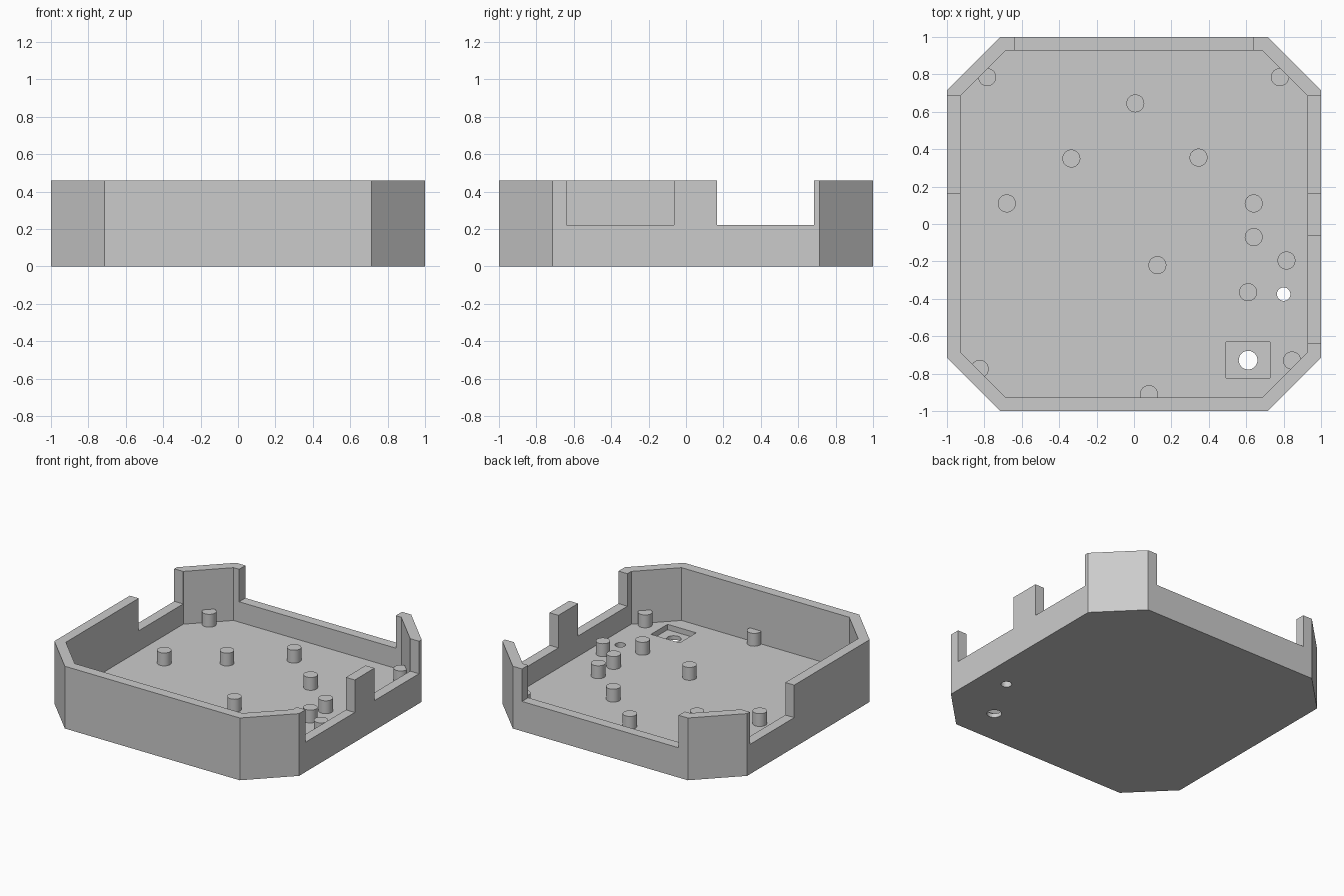
import bpy
import bmesh
from math import cos, sin, tau

cube = bpy.data.objects.get("Cube")
if cube:
    bpy.data.objects.remove(cube, do_unlink=True)

# Single plastic colour
grey = bpy.data.materials.new("plain grey")
grey.use_nodes = True
colour = (0.6, 0.6, 0.6, 1)
grey.diffuse_color = colour
grey.node_tree.nodes["Principled BSDF"].inputs["Base Color"].default_value = colour

FLOOR, RIM, SILL = 0.07, 0.46, 0.22
PEG_TOP = 0.165


def prism(name, outline, z0, z1):
    """Extrude a flat outline from z0 up to z1."""
    bm = bmesh.new()
    face = bm.faces.new([bm.verts.new((x, y, z0)) for x, y in outline])
    top = bmesh.ops.extrude_face_region(bm, geom=[face])["geom"]
    moved = [v for v in top if isinstance(v, bmesh.types.BMVert)]
    bmesh.ops.translate(bm, verts=moved, vec=(0, 0, z1 - z0))
    bmesh.ops.recalc_face_normals(bm, faces=bm.faces)
    mesh = bpy.data.meshes.new(name)
    bm.to_mesh(mesh)
    bm.free()
    mesh.materials.append(grey)
    obj = bpy.data.objects.new(name, mesh)
    bpy.context.collection.objects.link(obj)
    return obj


def octagon(side, corner):
    quarter = [(side, corner), (corner, side)]
    flip = quarter[::-1]
    return (quarter + [(-x, y) for x, y in flip]
            + [(-x, -y) for x, y in quarter] + [(x, -y) for x, y in flip])


def rect(x0, x1, y0, y1):
    return [(x0, y0), (x1, y0), (x1, y1), (x0, y1)]


def circle(x, y, r, n=32):
    return [(x + r * cos(tau * i / n), y + r * sin(tau * i / n)) for i in range(n)]


def cut(target, outline, z0, z1):
    cutter = prism("cutter", outline, z0, z1)
    cutter.hide_render = True
    mod = target.modifiers.new("cut", "BOOLEAN")
    mod.operation = "DIFFERENCE"
    mod.solver = "EXACT"
    mod.object = cutter
    bpy.context.view_layer.objects.active = target
    bpy.ops.object.modifier_apply(modifier=mod.name)
    bpy.data.objects.remove(cutter, do_unlink=True)


# Open tray with chamfered corners
tray = prism("tray", octagon(1, 0.715), 0, RIM)
cut(tray, octagon(0.927, 0.685), FLOOR, 0.6)

# Wall notches: back, both sides at the rear, and left side at the front
for area in (rect(-0.64, 0.64, 0.9, 1.1),
             rect(0.9, 1.1, 0.165, 0.684),
             rect(-1.1, -0.9, 0.165, 0.684),
             rect(0.9, 1.1, -0.64, -0.065)):
    cut(tray, area, SILL, 0.6)

# Floor recess and through holes
cut(tray, rect(0.493, 0.727, -0.823, -0.63), 0.03, 0.2)
cut(tray, circle(0.61, -0.728, 0.05), -0.1, 0.2)
cut(tray, circle(0.8, -0.375, 0.036), -0.1, 0.2)

# Support pegs
pegs = [(-0.785, 0.785), (0.78, 0.785), (0.007, 0.645), (-0.335, 0.35),
        (0.345, 0.355), (-0.68, 0.11), (0.64, 0.11), (0.64, -0.07),
        (0.125, -0.22), (0.815, -0.195), (0.61, -0.365), (-0.825, -0.775),
        (0.845, -0.73), (0.08, -0.91)]
for i, (x, y) in enumerate(pegs):
    peg = prism(f"support_peg_{i + 1}", circle(x, y, 0.048), FLOOR - 0.01, PEG_TOP)
    bpy.ops.object.select_all(action="DESELECT")
    peg.select_set(True)
    bpy.context.view_layer.objects.active = peg
    bpy.ops.object.shade_smooth_by_angle()
